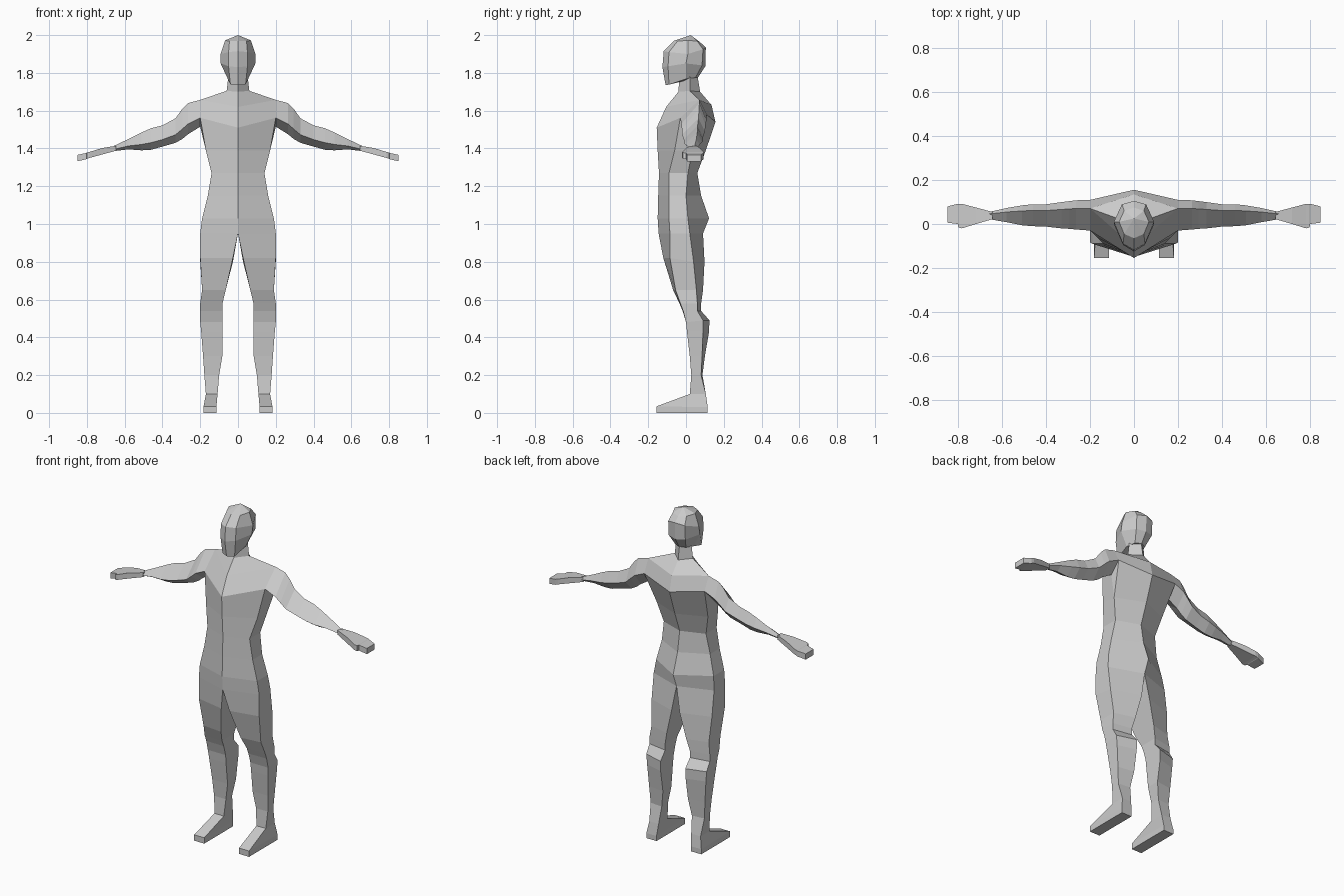
import bpy, bmesh


def skin(bm, rows, closed=False):
    """Bridge successive rows of vertices with quads."""
    for a, b in zip(rows, rows[1:]):
        n = len(a)
        for i in range(n if closed else n - 1):
            j = (i + 1) % n
            bm.faces.new((a[i], a[j], b[j], b[i]))


def verts(bm, pts):
    return [bm.verts.new(p) for p in pts]


def finish(bm, name):
    """Turn a half mesh into a flat-shaded object mirrored over x = 0."""
    bmesh.ops.recalc_face_normals(bm, faces=bm.faces)
    mesh = bpy.data.meshes.new(name)
    bm.to_mesh(mesh)
    bm.free()
    obj = bpy.data.objects.new(name, mesh)
    bpy.context.collection.objects.link(obj)
    mod = obj.modifiers.new("Mirror", 'MIRROR')
    mod.use_clip = True
    mod.merge_threshold = 0.0005
    return obj


bm = bmesh.new()

# torso: z, front centre y, side x, side front y, side back y, back centre y
torso = [(0.95, -.145, .20, -.085, .02, .09),
         (1.03, -.15, .19, -.09, .01, .122),
         (1.15, -.147, .16, -.09, .00, .08),
         (1.27, -.143, .14, -.09, .01, .06),
         (1.39, -.15, .17, -.06, .035, .105)]
rows = [verts(bm, [(0, fc, z), (x, f, z), (x, b, z), (0, bc, z)])
        for z, fc, x, f, b, bc in torso]
skin(bm, rows)

# arms: x, top z, bottom z, front y, back y
arm = [(.20, 1.657, 1.515, -.03, .11),
       (.265, 1.64, 1.475, -.025, .108),
       (.295, 1.61, 1.45, -.022, .104),
       (.33, 1.56, 1.43, -.02, .10),
       (.40, 1.522, 1.41, -.012, .09),
       (.46, 1.507, 1.393, -.01, .09),
       (.51, 1.485, 1.39, -.006, .085),
       (.58, 1.45, 1.395, .008, .073),
       (.66, 1.412, 1.386, .022, .055)]
arm_rows = []
for x, t, b, f, k in arm:
    h, w = t - b, k - f
    arm_rows.append(verts(bm, [(x, f, b + .33 * h), (x, f + .72 * w, t),
                               (x, k, b + .45 * h), (x, f + .55 * w, b)]))
skin(bm, arm_rows, True)

# chest, shoulders and neck joined to the arm root
F, T, K, B = arm_rows[0]
fl, sf, sb, bl = rows[-1]
chest, collar, throat, chin = verts(
    bm, [(0, -.155, 1.51), (0, -.105, 1.62), (0, -.04, 1.70), (0, -.035, 1.79)])
back, nape0, nape1, nape2 = verts(
    bm, [(0, .156, 1.54), (0, .135, 1.63), (0, .075, 1.70), (0, .06, 1.79)])
n1, n2 = verts(bm, [(.06, .02, 1.705), (.05, .02, 1.79)])
for f in [(fl, sf, F, chest), (sf, sb, B, F), (sb, K, B), (sb, bl, back, K),
          (chest, F, T, collar), (collar, T, n1, throat), (throat, n1, n2, chin),
          (back, nape0, T, K), (nape0, nape1, n1, T), (nape1, nape2, n2, n1)]:
    bm.faces.new(f)

# legs and feet: front z, back z, inner x, outer x, then y of
# front inner, front outer, back outer, back inner
leg = [(.82, .80, .027, .20, -.12, -.085, .04, .098),
       (.65, .65, .065, .19, -.068, -.055, .055, .09),
       (.58, .58, .082, .20, -.035, -.03, .06, .08),
       (.54, .54, .082, .20, -.018, -.015, .06, .08),
       (.48, .49, .082, .20, .0, .0, .09, .124),
       (.43, .43, .083, .195, .005, .005, .09, .122),
       (.30, .30, .083, .185, .02, .02, .085, .10),
       (.20, .20, .10, .178, .028, .028, .08, .087),
       (.10, .10, .108, .17, .02, .02, .105, .105),
       (.035, .03, .115, .182, -.155, -.155, .115, .115),
       (.0, .0, .115, .182, -.155, -.155, .115, .115)]
leg_rows = [rows[0]]
for zf, zb, xi, xo, fi, fo, bo, bi in leg:
    leg_rows.append(verts(bm, [(xi, fi, zf), (xo, fo, zf), (xo, bo, zb), (xi, bi, zb)]))
skin(bm, leg_rows, True)
bm.faces.new(leg_rows[-1])
finish(bm, "body")

# hands: x, top z, bottom z, front y, back y
bm = bmesh.new()
hand = [(.645, 1.414, 1.388, .022, .055),
        (.72, 1.402, 1.368, .0, .075),
        (.785, 1.382, 1.35, -.02, .092),
        (.80, 1.378, 1.345, -.016, .092),
        (.803, 1.376, 1.343, .0, .092),
        (.85, 1.366, 1.332, .006, .08)]
hand_rows = [verts(bm, [(x, f, b), (x, f, t), (x, k, t), (x, k, b)])
             for x, t, b, f, k in hand]
skin(bm, hand_rows, True)
bm.faces.new(hand_rows[0])
bm.faces.new(hand_rows[-1])
finish(bm, "hand")

# head: half rings from front to back, closed by jaw and crown
bm = bmesh.new()
head = [[(0, -.108, 1.735), (.04, -.09, 1.738), (.052, .0, 1.768), (.035, .05, 1.775), (0, .065, 1.777)],
        [(0, -.125, 1.83), (.05, -.095, 1.835), (.092, .0, 1.85), (.055, .085, 1.84), (0, .102, 1.835)],
        [(0, -.118, 1.915), (.05, -.09, 1.91), (.092, .01, 1.90), (.055, .09, 1.925), (0, .105, 1.935)],
        [(0, -.065, 1.97), (.045, -.045, 1.968), (.068, .01, 1.972), (.045, .06, 1.968), (0, .075, 1.962)]]
head_rows = [verts(bm, r) for r in head]
skin(bm, head_rows)
crown = bm.verts.new((0, .025, 2.0))
for a, b in zip(head_rows[-1], head_rows[-1][1:]):
    bm.faces.new((a, b, crown))
bm.faces.new(head_rows[0])
finish(bm, "head")
